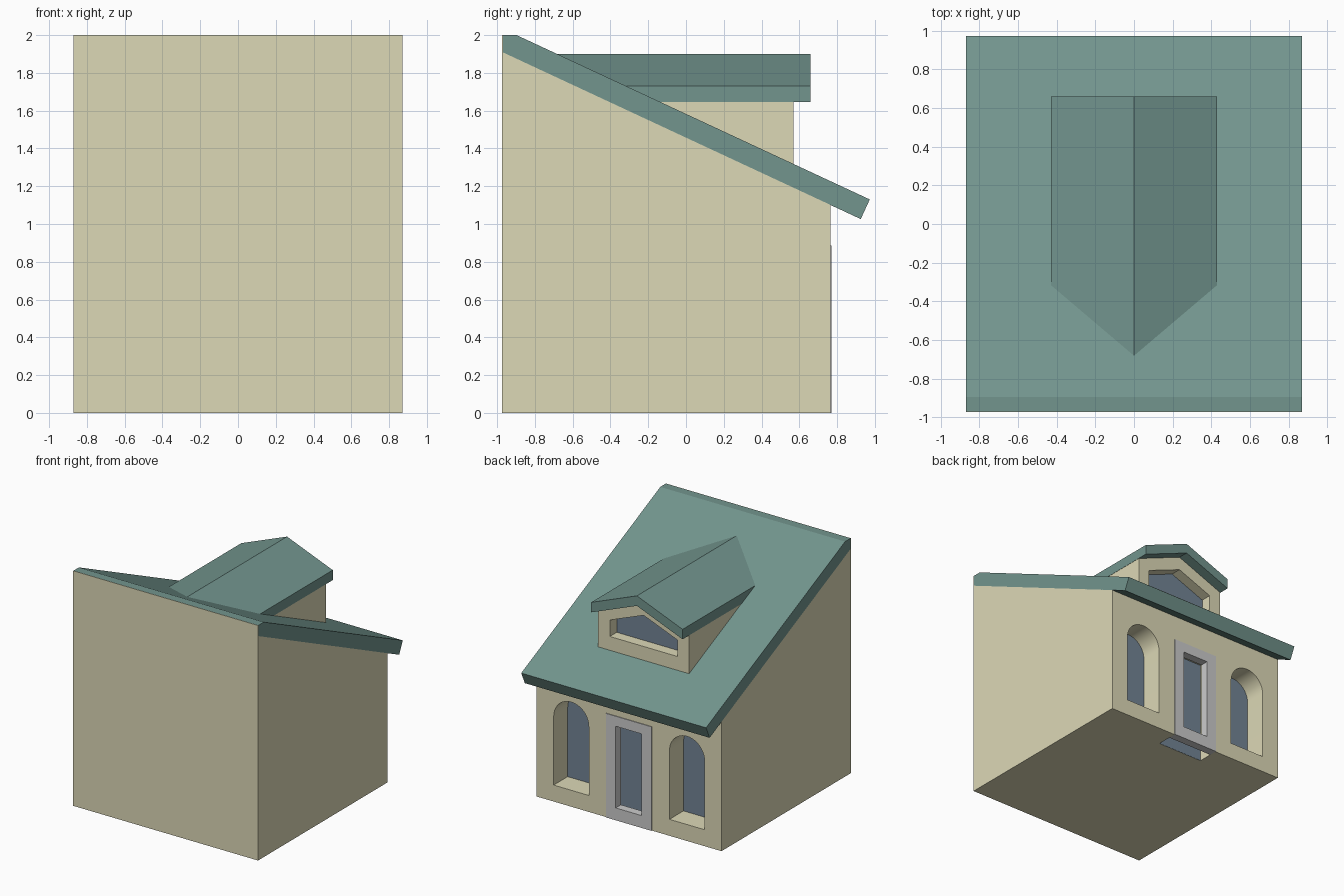
import bpy, bmesh, math
from mathutils import Vector

if "Cube" in bpy.data.objects:
    bpy.data.objects.remove(bpy.data.objects["Cube"])


def material(name, rgb):
    m = bpy.data.materials.new(name)
    m.diffuse_color = (*rgb, 1)
    m.use_nodes = True
    m.node_tree.nodes["Principled BSDF"].inputs["Base Color"].default_value = m.diffuse_color
    return m


WALL = material("cream_wall", (0.72, 0.69, 0.47))
ROOF = material("teal_roof", (0.17, 0.30, 0.27))
GLASS = material("blue_glass", (0.17, 0.23, 0.30))


def prism(name, profile, a, b, axis, mat=None):
    """Extrude a profile from a to b: axis 'X' takes (y, z), axis 'Y' takes (x, z)."""
    bm = bmesh.new()
    pts = [(a, p, q) if axis == 'X' else (p, a, q) for p, q in profile]
    face = bm.faces.new([bm.verts.new(p) for p in pts])
    ext = bmesh.ops.extrude_face_region(bm, geom=[face])
    step = Vector((b - a, 0, 0)) if axis == 'X' else Vector((0, b - a, 0))
    bmesh.ops.translate(bm, vec=step, verts=[v for v in ext['geom'] if isinstance(v, bmesh.types.BMVert)])
    bmesh.ops.recalc_face_normals(bm, faces=bm.faces)
    me = bpy.data.meshes.new(name)
    bm.to_mesh(me)
    bm.free()
    ob = bpy.data.objects.new(name, me)
    bpy.context.collection.objects.link(ob)
    if mat:
        me.materials.append(mat)
    return ob


def rect(x, z0, z1):
    return [(-x, z0), (x, z0), (x, z1), (-x, z1)]


def arch(cx, r, z0, spring, n=24):
    top = [(cx + r * math.cos(math.pi * i / n), spring + r * math.sin(math.pi * i / n)) for i in range(n + 1)]
    return [(cx - r, z0), (cx + r, z0)] + top


def gable(x, z0, eave, ridge):
    return [(-x, z0), (x, z0), (x, eave), (0, ridge), (-x, eave)]


def cut(target, cutter):
    m = target.modifiers.new(cutter.name, 'BOOLEAN')
    m.operation, m.solver, m.object = 'DIFFERENCE', 'EXACT', cutter
    bpy.context.view_layer.objects.active = target
    bpy.ops.object.modifier_apply(modifier=m.name)
    bpy.data.objects.remove(cutter)


def recess(target, name, profile, front, depth):
    """Cut an opening and lay a glass pane against its back."""
    back = front - depth
    cut(target, prism(name + "_cutter", profile, back, front + 0.1, 'Y'))
    prism(name + "_glass", [(x, max(z, 0.001)) for x, z in profile], back - 0.01, back + 0.002, 'Y', GLASS)


W, Y0, Y1 = 0.87, -0.973, 0.765

# House body, with the tall wall reaching the roof top as a thin lip
house = prism("house_walls", [(Y0, 0), (Y1, 0), (Y1, 1.101), (Y0 + 0.003, 1.909),
                              (Y0 + 0.003, 2), (Y0, 2)], -W, W, 'X', WALL)
for side, label in ((-1, "left"), (1, "right")):
    recess(house, label + "_window", arch(side * 0.545, 0.165, 0.14, 0.725), Y1, 0.19)
recess(house, "door", rect(0.215, -0.1, 0.885), Y1, 0.19)
bpy.ops.object.select_all(action='DESELECT')
house.select_set(True)
bpy.context.view_layer.objects.active = house
bpy.ops.object.shade_smooth_by_angle(angle=math.radians(30))

# Door frame
frame = prism("door_frame", rect(0.215, 0, 0.885), Y1 - 0.065, Y1 + 0.006, 'Y')
cut(frame, prism("frame_cutter", rect(0.122, 0.105, 0.80), 0, 1, 'Y'))

# Main sloping roof
prism("main_roof", [(Y0 + 0.003, 1.909), (0.925, 1.026), (0.973, 1.13),
                    (-0.897, 2), (Y0 + 0.003, 2)], -W, W, 'X', ROOF)

# Dormer walls, window and gable roof
dormer = prism("dormer_walls", gable(0.428, 1.22, 1.645, 1.815), -0.5, 0.57, 'Y', WALL)
recess(dormer, "dormer_window", gable(0.318, 1.435, 1.575, 1.70), 0.57, 0.095)
prism("dormer_roof", [(-0.43, 1.645), (0, 1.815), (0.43, 1.645), (0.43, 1.73),
                      (0, 1.90), (-0.43, 1.73)], -0.70, 0.66, 'Y', ROOF)
